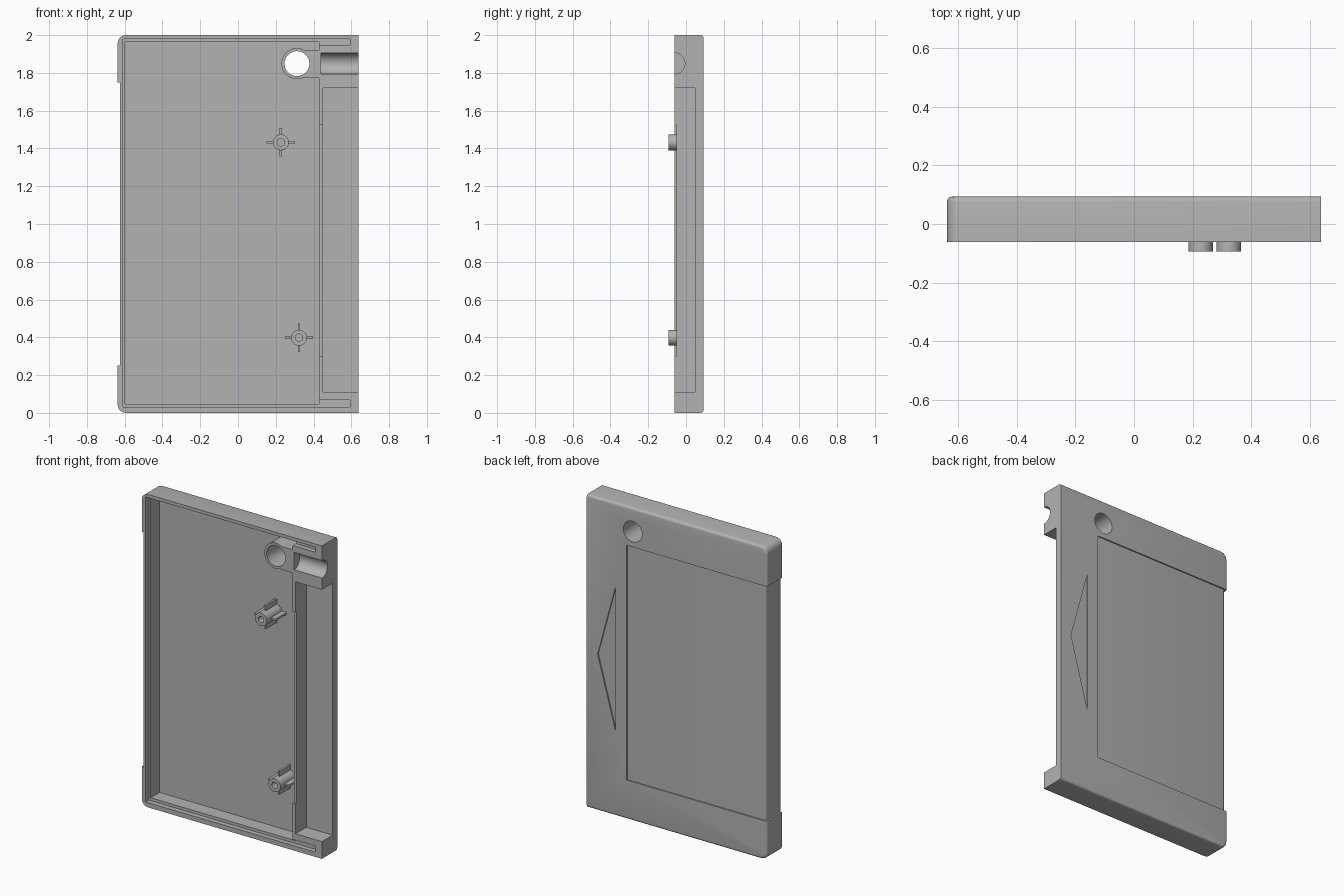
import bpy, bmesh
from math import sin, cos, pi, radians

cube = bpy.data.objects.get("Cube")
if cube:
    bpy.data.objects.remove(cube, do_unlink=True)

GREY = (0.45, 0.45, 0.45, 1)
grey = bpy.data.materials.new("plain grey")
grey.use_nodes = True
grey.diffuse_color = GREY
grey.node_tree.nodes["Principled BSDF"].inputs["Base Color"].default_value = GREY

W, H = 0.637, 2.0            # half width, height
FRONT, BACK = -0.062, 0.093  # rim and outer back face
FLOOR = 0.06                 # inside of the back panel
PLACE = {"x": lambda u, v, t: (t, u, v),
         "y": lambda u, v, t: (u, t, v),
         "z": lambda u, v, t: (u, v, t)}


def prism(name, pts, axis, a, b):
    """Extrude a 2D outline along an axis from a to b."""
    bm = bmesh.new()
    rings = [[bm.verts.new(PLACE[axis](u, v, t)) for u, v in pts] for t in (a, b)]
    bm.faces.new(rings[0])
    bm.faces.new(rings[1])
    n = len(pts)
    for i in range(n):
        j = (i + 1) % n
        bm.faces.new((rings[0][i], rings[0][j], rings[1][j], rings[1][i]))
    bmesh.ops.recalc_face_normals(bm, faces=bm.faces[:])
    mesh = bpy.data.meshes.new(name)
    bm.to_mesh(mesh)
    bm.free()
    mesh.materials.append(grey)
    obj = bpy.data.objects.new(name, mesh)
    bpy.context.collection.objects.link(obj)
    return obj


def box(name, x0, x1, y0, y1, z0, z1):
    return prism(name, [(x0, z0), (x1, z0), (x1, z1), (x0, z1)], "y", y0, y1)


def arc(u, v, r, start, end, n):
    return [(u + r * cos(start + (end - start) * i / n),
             v + r * sin(start + (end - start) * i / n)) for i in range(n + 1)]


def cylinder(name, u, v, r, axis, a, b, sides=48):
    return prism(name, arc(u, v, r, 0, 2 * pi, sides)[:-1], axis, a, b)


def combine(obj, other, operation="DIFFERENCE"):
    """Apply a boolean and discard the helper shape."""
    mod = obj.modifiers.new("boolean", "BOOLEAN")
    mod.operation, mod.solver, mod.object = operation, "EXACT", other
    with bpy.context.temp_override(object=obj, active_object=obj):
        bpy.ops.object.modifier_apply(modifier=mod.name)
    bpy.data.objects.remove(other, do_unlink=True)


def smooth(obj):
    bpy.ops.object.select_all(action="DESELECT")
    obj.select_set(True)
    bpy.context.view_layer.objects.active = obj
    bpy.ops.object.shade_smooth_by_angle(angle=radians(30))


# Shell: two rounded corners on one side, square on the other
R = 0.045
outline = [(W, 0), (W, H)]
outline += arc(-W + R, H - R, R, pi / 2, pi, 8)
outline += arc(-W + R, R, R, pi, 1.5 * pi, 8)
shell = prism("case_shell", outline, "y", FRONT, BACK)

# Rounded back edges, except along the square side
bm = bmesh.new()
bm.from_mesh(shell.data)
edges = [e for e in bm.edges
         if all(v.co.y > BACK - 0.001 for v in e.verts)
         and not all(v.co.x > W - 0.001 for v in e.verts)]
bmesh.ops.bevel(bm, geom=edges, offset=0.016, segments=4, profile=0.5, affect="EDGES")
bm.to_mesh(shell.data)
bm.free()

# Label recess wrapping from the back around the rounded side
label = [(-0.7, -0.2), (-0.625, -0.2)]
label += arc(-0.609, 0.069, 0.016, pi, pi / 2, 4)
label += [(0.355, 0.085), (0.355, 0.2), (-0.7, 0.2)]
combine(shell, prism("label_cut", label, "z", 0.25, 1.75))

# Arrow mark sunk in the back
combine(shell, prism("arrow_cut", [(0.433, 0.54), (0.56, 1.0), (0.433, 1.465)],
                     "y", 0.085, 0.2))

# Main cavity, shallow lip around it, and side bay
combine(shell, box("cavity_cut", -0.597, 0.43, -0.2, FLOOR, 0.048, 1.963))
combine(shell, box("lip_cut", -0.61, 0.42, -0.2, -0.03, 0.03, 1.979))
combine(shell, box("bay_cut", 0.45, 0.8, -0.2, 0.047, 0.11, 1.72))
combine(shell, box("wall_step_cut", 0.4, 0.47, -0.2, -0.05, 0.3, 1.525))

# Lip slots running into the end blocks
for z0, z1 in ((0.03, 0.069), (1.947, 1.979)):
    combine(shell, box("slot_cut", 0.41, 0.592, -0.2, -0.03, z0, z1))

# Half-round channel and through hole
combine(shell, cylinder("channel_cut", FRONT, 1.85, 0.056, "x", 0.44, 0.8))
HOLE = (0.312, 1.849)
combine(shell, cylinder("hole_cut", *HOLE, 0.066, "y", -0.3, 0.3))
smooth(shell)

# Collar round the hole, bridged to the end block
collar = cylinder("hole_collar", *HOLE, 0.082, "y", FRONT, FLOOR + 0.004)
combine(collar, box("bridge", HOLE[0], 0.43, FRONT, FLOOR + 0.004, 1.772, 1.92), "UNION")
combine(collar, cylinder("collar_cut", *HOLE, 0.066, "y", -0.3, 0.3))
smooth(collar)

# Screw posts with four fins each
for name, x, z in (("upper_screw_post", 0.227, 1.432), ("lower_screw_post", 0.323, 0.398)):
    post = cylinder(name, x, z, 0.042, "y", -0.093, FLOOR + 0.004, 32)
    for dx, dz in ((0.075, 0.0065), (0.0065, 0.075)):
        combine(post, box("fin", x - dx, x + dx, -0.05, FLOOR + 0.003,
                          z - dz, z + dz), "UNION")
    combine(post, cylinder("bore", x, z, 0.02, "y", -0.2, 0.03, 16))
    smooth(post)
